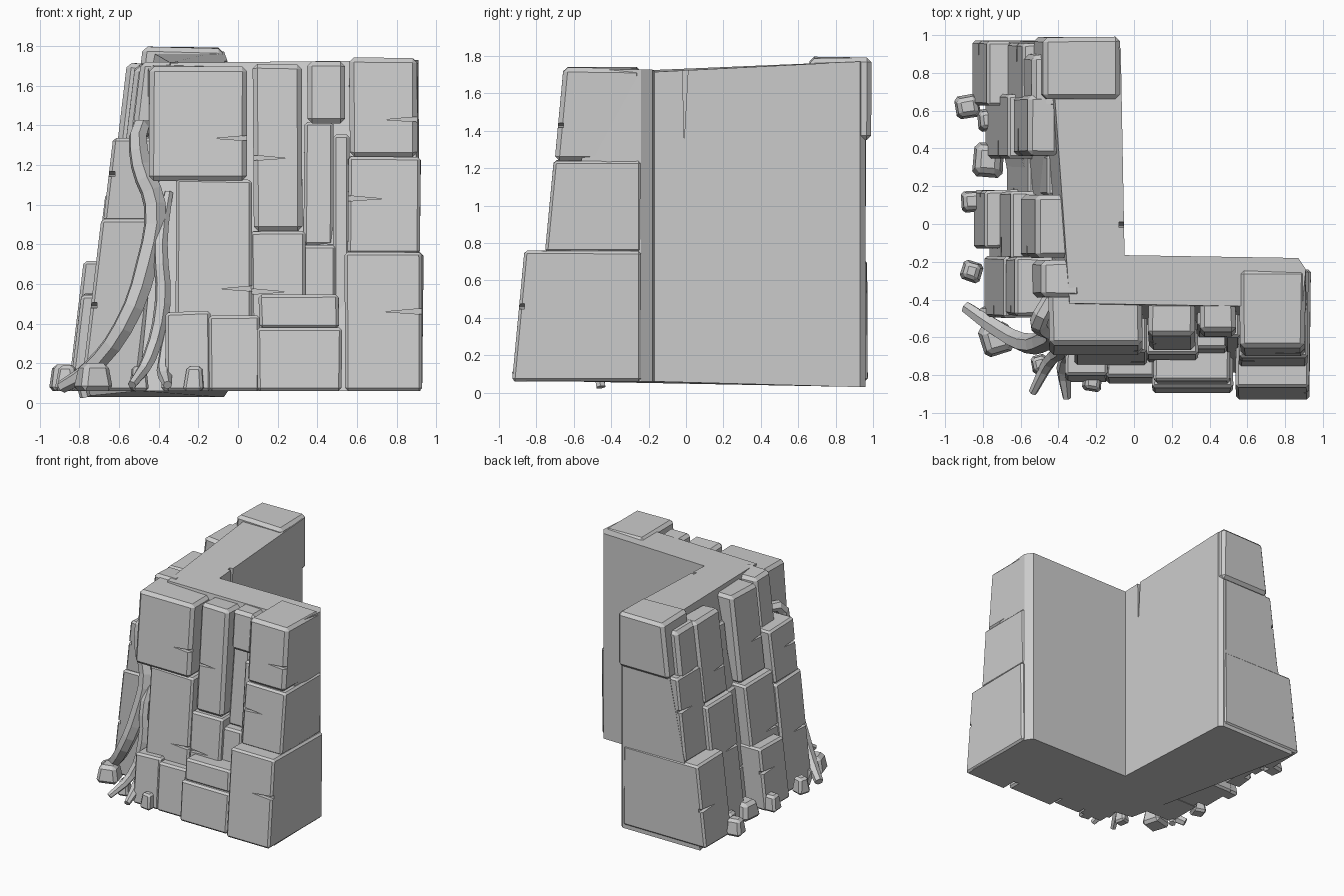
import bpy, bmesh, random
from math import sin, pi
from mathutils import Vector, Matrix

if "Cube" in bpy.data.objects:
    bpy.data.objects.remove(bpy.data.objects["Cube"])

random.seed(4)
rnd = random.uniform
FLOOR = .06

def loft(name, low, high, bevel=0.0):
    """Closed solid between two outlines of 3D points."""
    bm = bmesh.new()
    a = [bm.verts.new(p) for p in low]
    b = [bm.verts.new(p) for p in high]
    bm.faces.new(a)
    bm.faces.new(b)
    for i in range(len(a)):
        j = (i + 1) % len(a)
        bm.faces.new((a[i], a[j], b[j], b[i]))
    bmesh.ops.recalc_face_normals(bm, faces=bm.faces)
    if bevel:
        bmesh.ops.bevel(bm, geom=list(bm.edges), offset=bevel, segments=1,
                        affect='EDGES', clamp_overlap=True)
    me = bpy.data.meshes.new(name)
    bm.to_mesh(me)
    bm.free()
    ob = bpy.data.objects.new(name, me)
    bpy.context.collection.objects.link(ob)
    return ob

def crack(ob, *tri):
    """Cut a thin wedge: a triangle pushed both ways along its normal."""
    p, q, r = map(Vector, tri)
    n = (q - p).cross(r - p).normalized() * .03
    cut = loft("crack_cutter", [v - n for v in (p, q, r)], [v + n for v in (p, q, r)])
    m = ob.modifiers.new("crack", 'BOOLEAN')
    m.operation, m.object, m.solver = 'DIFFERENCE', cut, 'EXACT'
    bpy.context.view_layer.objects.active = ob
    bpy.ops.object.modifier_apply(modifier=m.name)
    bpy.data.objects.remove(cut)

# L-shaped core: plan points at the top, outer ones spread towards the floor
plan = [(-.07, .93), (-.1, .96), (-.44, .96), (-.34, -.42),
        (.89, -.44), (.91, -.24), (.87, -.18), (-.05, -.165)]
spread = {2: (-.36, 0), 3: (-.16, -.2), 4: (.03, -.41)}
low = []
for i, (x, y) in enumerate(plan):
    dx, dy = spread.get(i, (0, 0))
    low.append((x + dx, y + dy, FLOOR - .03 * (y > .9)))
core = loft("cliff_core", low, [(x, y, 1.715 + .06 * max(0, y) + .015 * max(0, x)) for x, y in plan])
crack(core, (-.05, -.01, 1.35), (-.05, -.02, 1.8), (-.05, .015, 1.8))

def stack(name, place, lean, u0, u1, depth, back, levels, bottom=FLOOR):
    """Column of leaning blocks; levels run top down as (top height, step outwards)."""
    for k, (z1, step) in enumerate(levels):
        z0 = levels[k + 1][0] - .005 if k + 1 < len(levels) else bottom
        d1 = depth + step
        d0 = d1 + lean * (z1 - z0)
        g = .012 * k
        ring = lambda d, z, j: [place(u + rnd(-j, j), v, z + rnd(-j, j)) for u, v in
                                ((u0 - g, d), (u1 + g, d), (u1 + g, back), (u0 - g, back))]
        ob = loft(f"{name}_{k + 1}", ring(d0, z0, 0), ring(d1, z1, .008),
                  .024 if z1 > 1.6 else .015)
        if z1 - z0 > .4 and u1 - u0 > .2:          # nick in one exposed corner
            z = z1 - rnd(.3, .7) * (z1 - z0)
            d = d1 + lean * (z1 - z)
            side = random.choice((-1, 1))
            edge = u1 if side > 0 else u0
            crack(ob, place(edge - side * .16, d, z), place(edge + side * .04, d, z - .014),
                  place(edge + side * .04, d, z + .018))
        depth = d0

def front(name, *args):
    stack("front_" + name, lambda u, d, z: (u, -d, z), .095, *args)

def left(name, *args):
    stack("left_" + name, lambda u, d, z: (-d, u, z), .12, *args)

# Front face columns
front("corner_head", -.45, .045, .64, .365, [(1.70, 0)], 1.12)
front("corner_column", -.315, .07, .68, .3, [(1.13, 0)])
front("corner_foot_left", -.365, -.135, .80, .5, [(.46, 0)])
front("corner_foot_right", -.145, .11, .81, .5, [(.44, 0)])
front("tall_column", .08, .325, .59, .41, [(1.705, 0), (.87, .02)])
front("wide_foot", .11, .51, .83, .5, [(.54, 0), (.38, .02)])
front("recess_cap", .35, .54, .57, .41, [(1.715, 0)], 1.41)
front("recess_column", .33, .48, .54, .36, [(1.42, 0), (.8, .06)])
front("sliver", .48, .56, .60, .4, [(1.36, 0)])
front("end_column", .565, .905, .655, .24, [(1.735, 0), (1.245, .005), (.755, .11)])

# Left face columns
left("end_head", .66, .99, .48, .075, [(1.79, 0)], 1.35)
left("end_shelf", .61, .90, .54, .35, [(1.71, 0)], 1.2)
left("end_column", .64, .96, .59, .11, [(1.36, 0), (.71, .11)])
left("tall_column", .36, .68, .56, .40, [(1.71, 0), (1.06, .03)])
left("recess", .15, .37, .46, .35, [(1.5, 0), (1.0, .04)])
left("middle_column", -.18, .155, .52, .26, [(1.70, 0), (1.02, .05)])
left("middle_foot", -.13, .18, .79, .5, [(.55, 0)])
left("corner_head", -.39, -.19, .49, .28, [(1.715, 0)], 1.2)
left("corner_column", -.48, -.18, .63, .42, [(1.33, 0), (.92, .01)])

# Fallen boulders: centre and half size, turned and stretched at random
stones = [(-.88, .62, .08), (-.77, .55, .07), (-.77, .34, .10), (-.86, .12, .07),
          (-.86, -.25, .07), (-.73, -.61, .10), (-.50, -.74, .06), (-.33, -.71, .07),
          (-.22, -.83, .06)]
for i, (x, y, s) in enumerate(stones):
    sx, sy, sz = s * rnd(.8, 1), s * rnd(.85, 1.1), .05 + s * .2
    ring = lambda k, z: [(a * sx * k * rnd(.85, 1), b * sy * k * rnd(.85, 1), z)
                         for a, b in ((-1, -1), (1, -1), (1, 1), (-1, 1))]
    ob = loft(f"boulder_{i + 1}", ring(1, -sz), ring(.72, sz), s * .25)
    ob.matrix_world = Matrix.Translation((x, y, FLOOR + sz)) @ Matrix.Rotation(rnd(-.3, .3), 4, 'Z')

def root(name, radius, pts):
    """Six-to-eight sided root swelling in the middle of its path."""
    cu = bpy.data.curves.new(name, 'CURVE')
    cu.dimensions, cu.use_fill_caps = '3D', True
    cu.bevel_depth, cu.bevel_resolution, cu.resolution_u = radius, 1, 3
    sp = cu.splines.new('BEZIER')
    sp.bezier_points.add(len(pts) - 1)
    for i, (p, co) in enumerate(zip(sp.bezier_points, pts)):
        p.co = co
        p.handle_left_type = p.handle_right_type = 'AUTO'
        p.radius = .55 + .45 * sin(pi * i / (len(pts) - 1))
    sp.use_smooth = False
    ob = bpy.data.objects.new(name, cu)
    bpy.context.collection.objects.link(ob)
    bpy.ops.object.select_all(action='DESELECT')
    ob.select_set(True)
    bpy.context.view_layer.objects.active = ob
    bpy.ops.object.convert(target='MESH')

# Roots hanging in the corner
root("root_main", .06, [(-.36, -.28, 1.28), (-.49, -.48, 1.39), (-.49, -.54, 1.2), (-.42, -.57, 1.0),
                        (-.46, -.61, .7), (-.58, -.63, .38), (-.76, -.53, .16), (-.89, -.44, .08)])
root("root_side", .042, [(-.35, -.5, 1.06), (-.39, -.63, .8), (-.38, -.67, .5),
                         (-.45, -.73, .22), (-.535, -.89, .09)])
root("root_small", .042, [(-.33, -.65, .45), (-.37, -.77, .17), (-.355, -.92, .09)])
root("root_tip", .05, [(-.80, -.47, .14), (-.77, -.455, .03)])
